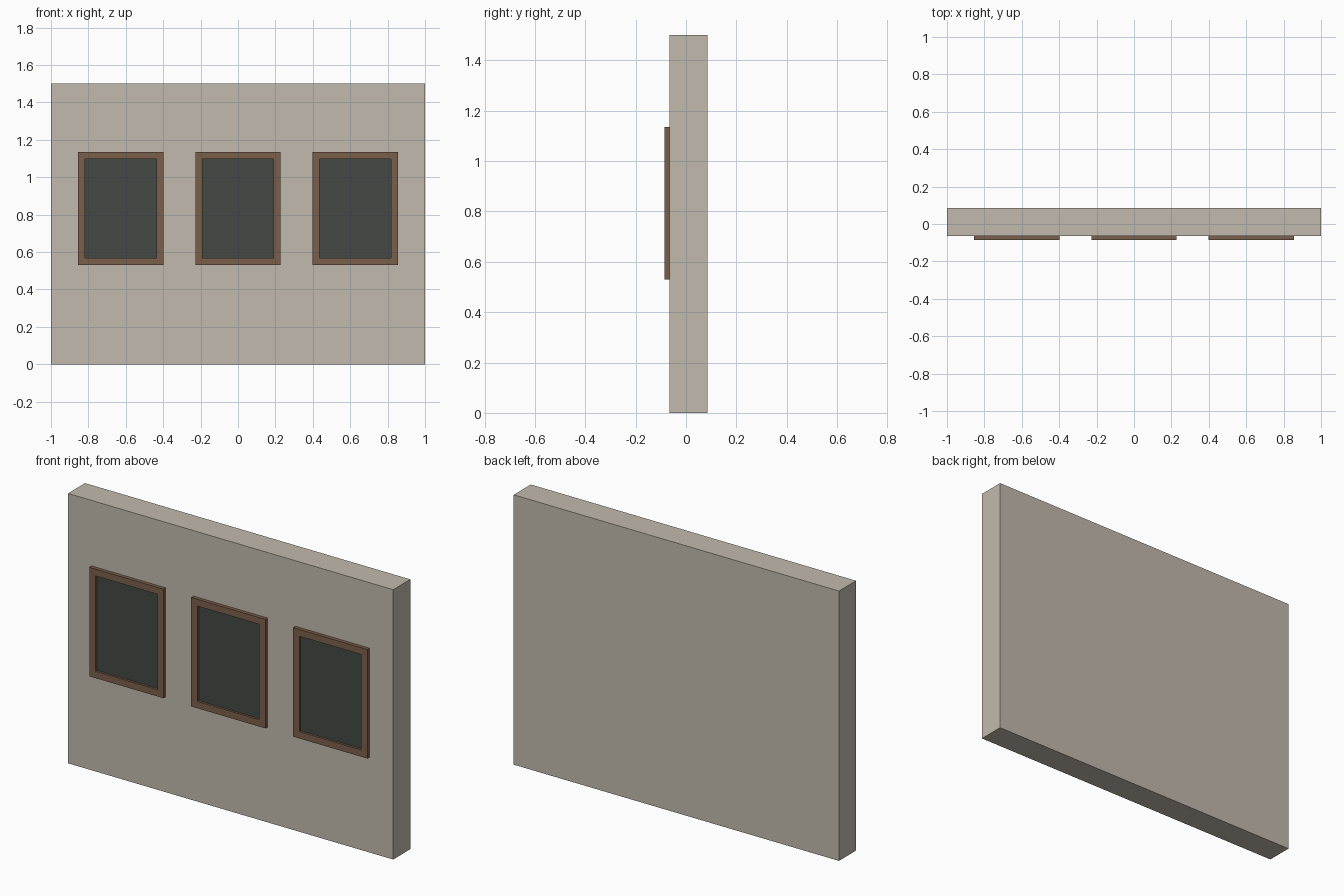
import bpy
import bmesh

if "Cube" in bpy.data.objects:
    bpy.data.objects.remove(bpy.data.objects["Cube"], do_unlink=True)


def material(name, rgb):
    mat = bpy.data.materials.new(name)
    mat.use_nodes = True
    mat.diffuse_color = (*rgb, 1)
    mat.node_tree.nodes["Principled BSDF"].inputs["Base Color"].default_value = (*rgb, 1)
    return mat


plaster = material("warm_grey_plaster", (0.54, 0.49, 0.42))
wood = material("brown_wood", (0.195, 0.115, 0.07))
glass = material("dark_glass", (0.058, 0.068, 0.06))


def make_object(name, bm, mat):
    mesh = bpy.data.meshes.new(name)
    bm.to_mesh(mesh)
    bm.free()
    mesh.materials.append(mat)
    obj = bpy.data.objects.new(name, mesh)
    bpy.context.collection.objects.link(obj)
    return obj


def box(name, x, y, z, mat):
    """Box spanning the (low, high) pairs x, y and z."""
    bm = bmesh.new()
    bmesh.ops.create_cube(bm, size=1)
    for v in bm.verts:
        v.co = [pair[c > 0] for pair, c in zip((x, y, z), v.co)]
    return make_object(name, bm, mat)


def frame(name, x, y, z, border, mat):
    """Rectangular ring with a through opening, extruded along y."""
    bm = bmesh.new()
    loops = []
    for b in (0, border):
        corners = [(x[0] + b, z[0] + b), (x[1] - b, z[0] + b),
                   (x[1] - b, z[1] - b), (x[0] + b, z[1] - b)]
        loops.append([bm.verts.new((cx, y[0], cz)) for cx, cz in corners])
    outer, inner = loops
    for i in range(4):
        j = (i + 1) % 4
        bm.faces.new((outer[i], outer[j], inner[j], inner[i]))
    ring = bmesh.ops.extrude_face_region(bm, geom=bm.faces[:])
    for v in ring["geom"]:
        if isinstance(v, bmesh.types.BMVert):
            v.co.y = y[1]
    bmesh.ops.recalc_face_normals(bm, faces=bm.faces[:])
    return make_object(name, bm, mat)


# Wall slab
WALL_FRONT, FRAME_FRONT, GLASS_FRONT = -0.065, -0.085, -0.073
box("wall", (-1, 1), (WALL_FRONT, 0.085), (0, 1.5), plaster)

# Three framed windows, each with a recessed pane
HALF_WIDTH, BORDER, SPACING = 0.228, 0.038, 0.627
SILL, HEAD = 0.53, 1.136
for side, step in (("right", -1), ("middle", 0), ("left", 1)):
    cx = step * SPACING
    x = (cx - HALF_WIDTH, cx + HALF_WIDTH)
    frame(f"{side}_window_frame", x, (FRAME_FRONT, WALL_FRONT), (SILL, HEAD), BORDER, wood)
    box(f"{side}_window_pane", (x[0] + BORDER, x[1] - BORDER), (GLASS_FRONT, WALL_FRONT),
        (SILL + BORDER, HEAD - BORDER), glass)
